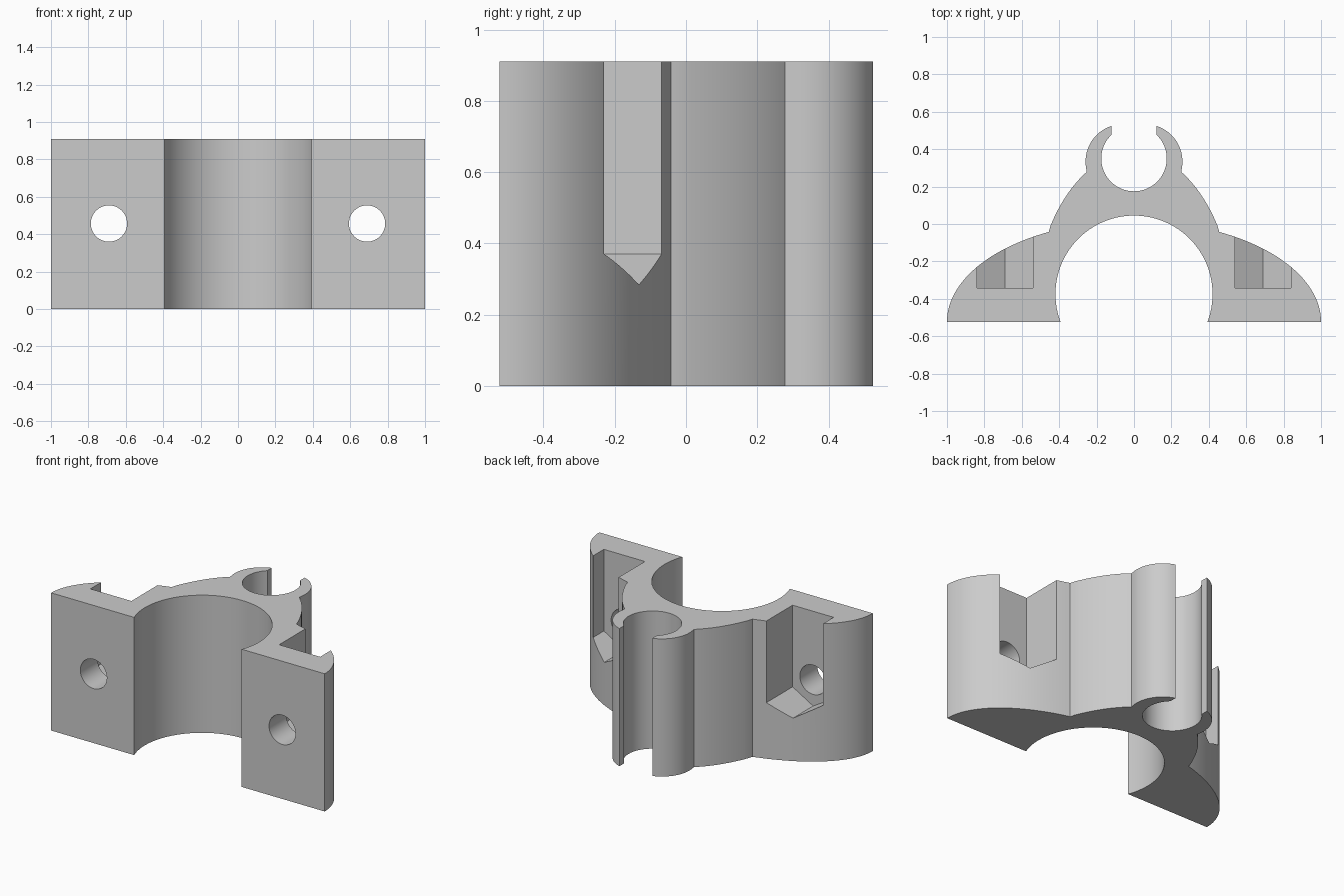
import bpy, bmesh
from math import sin, cos, pi, sqrt, atan2

cube = bpy.data.objects.get("Cube")
if cube:
    bpy.data.objects.remove(cube, do_unlink=True)

HEIGHT, FRONT = 0.91, -0.523
BOLT_X, BOLT_Z = 0.69, 0.457

grey = bpy.data.materials.new("plain grey")
grey.use_nodes = True
grey.diffuse_color = (0.6, 0.6, 0.6, 1)
grey.node_tree.nodes["Principled BSDF"].inputs["Base Color"].default_value = (0.6, 0.6, 0.6, 1)


def arc(cx, cy, rx, ry, start, end, steps):
    """Points on an elliptical arc running from one given point to another."""
    a = atan2((start[1] - cy) / ry, (start[0] - cx) / rx)
    b = atan2((end[1] - cy) / ry, (end[0] - cx) / rx)
    angles = [a + (b - a) * i / steps for i in range(steps + 1)]
    return [(cx + rx * cos(t), cy + ry * sin(t)) for t in angles]


def prism(name, points, offset):
    """Extrude a closed outline of 3D points along an offset."""
    bm = bmesh.new()
    face = bm.faces.new([bm.verts.new(p) for p in points])
    new = bmesh.ops.extrude_face_region(bm, geom=[face])["geom"]
    moved = [v for v in new if isinstance(v, bmesh.types.BMVert)]
    bmesh.ops.translate(bm, verts=moved, vec=offset)
    bmesh.ops.remove_doubles(bm, verts=bm.verts, dist=1e-5)
    bmesh.ops.recalc_face_normals(bm, faces=bm.faces)
    mesh = bpy.data.meshes.new(name)
    bm.to_mesh(mesh)
    bm.free()
    mesh.materials.append(grey)
    obj = bpy.data.objects.new(name, mesh)
    bpy.context.collection.objects.link(obj)
    return obj


# Half outline of the bracket, from the front tube recess round to the clip
R, TUBE_Y = 0.42, -0.375
tube_edge = (sqrt(R * R - (FRONT - TUBE_Y) ** 2), FRONT)
shoulder, neck_top, tip = (0.458, -0.04), (0.254, 0.28), (0.12, 0.523)
r, CLIP_Y = 0.175, 0.35
lip = (tip[0], CLIP_Y + sqrt(r * r - tip[0] ** 2))

recess = arc(0, TUBE_Y, R, R, (0, TUBE_Y + R), tube_edge, 32)
flange = arc(0, FRONT, 1, 0.54, (1, FRONT), shoulder, 28)
neck = arc(0, FRONT, 0.542, 0.906, shoulder, neck_top, 14)
clip_outside = arc(0.059, 0.334, 0.2, 0.2, neck_top, tip, 18)
clip_inside = arc(0, CLIP_Y, r, r, lip, (0, CLIP_Y - r), 28)

half = recess + flange + neck[1:] + clip_outside[1:] + clip_inside
mirrored = [(-x, y) for x, y in reversed(half[1:-1])]
bracket = prism("bracket", [(x, y, 0) for x, y in half + mirrored], (0, 0, HEIGHT))

# Nut pockets open to the top and back, and bolt holes through the front
HALF_W = 0.15
side = HALF_W / sqrt(3)
cutters = []
for s in (-1, 1):
    cx = s * BOLT_X
    pocket = [(cx - HALF_W, 1.1), (cx - HALF_W, BOLT_Z - side),
              (cx, BOLT_Z - 2 * side), (cx + HALF_W, BOLT_Z - side), (cx + HALF_W, 1.1)]
    hole = [(cx + 0.097 * cos(i * pi / 24), BOLT_Z + 0.097 * sin(i * pi / 24))
            for i in range(48)]
    cutters.append(prism("nut_pocket_cutter", [(x, -0.342, z) for x, z in pocket], (0, 0.5, 0)))
    cutters.append(prism("bolt_hole_cutter", [(x, -0.7, z) for x, z in hole], (0, 0.45, 0)))

bpy.ops.object.select_all(action='DESELECT')
bpy.context.view_layer.objects.active = bracket
bracket.select_set(True)
for cutter in cutters:
    cutter.hide_render = True
    mod = bracket.modifiers.new("cut", 'BOOLEAN')
    mod.operation, mod.solver, mod.object = 'DIFFERENCE', 'EXACT', cutter
    bpy.ops.object.modifier_apply(modifier=mod.name)
    bpy.data.objects.remove(cutter, do_unlink=True)

bpy.ops.object.shade_smooth_by_angle(angle=0.4)
